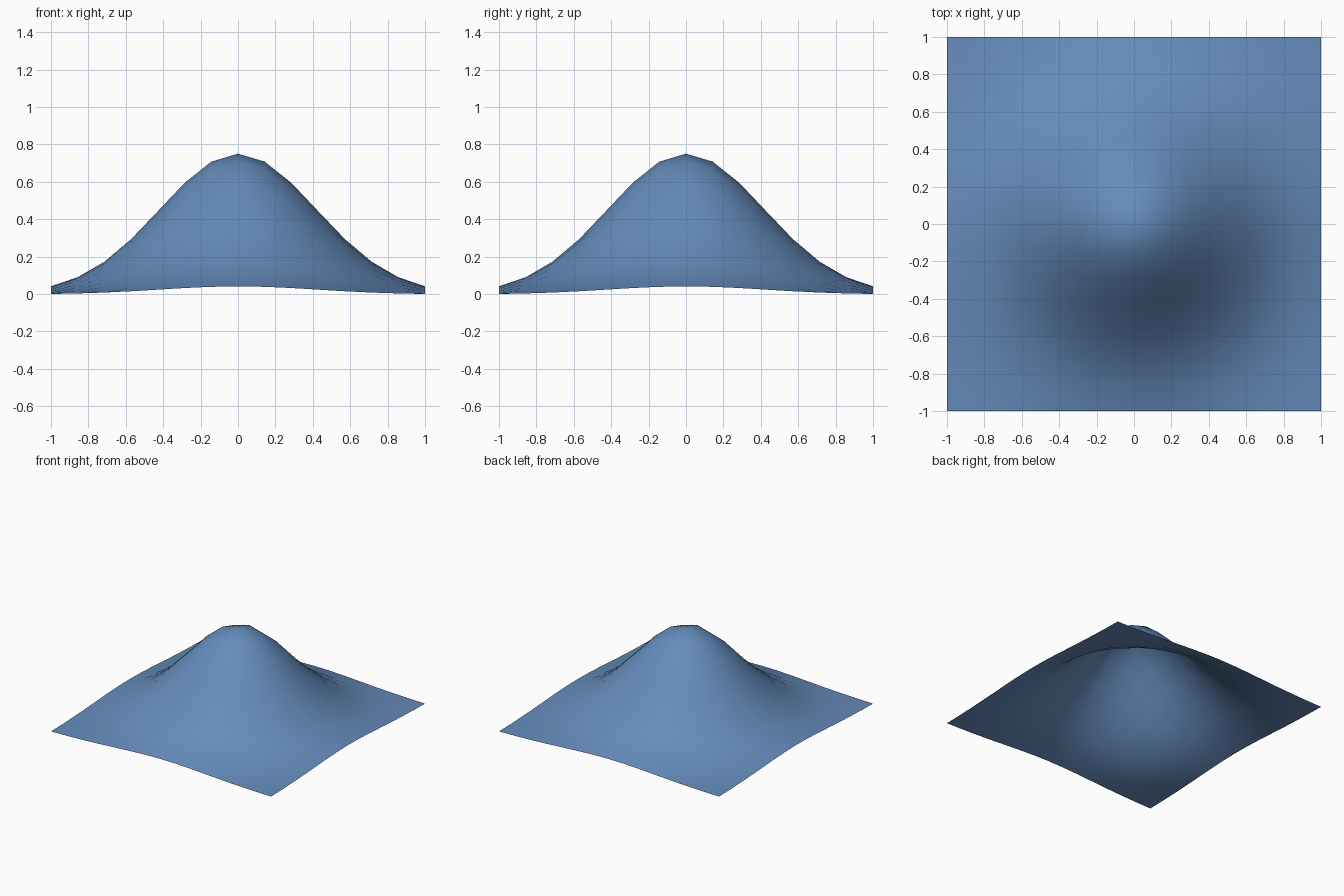
import bpy, math

if "Cube" in bpy.data.objects:
    bpy.data.objects.remove(bpy.data.objects["Cube"])

SEGMENTS = 14      # grid cells per side
HEIGHT = 0.75      # peak height
FALLOFF = 2.86     # bell curve steepness

# Flat square sheet
bpy.ops.mesh.primitive_grid_add(x_subdivisions=SEGMENTS, y_subdivisions=SEGMENTS, size=2)
hill = bpy.context.object
hill.name = "bell_hill_surface"

# Raise the sheet into a bell-shaped hill with its corners on the ground
corner = math.exp(-2 * FALLOFF)
for v in hill.data.vertices:
    r2 = v.co.x ** 2 + v.co.y ** 2
    v.co.z = HEIGHT * (math.exp(-FALLOFF * r2) - corner) / (1 - corner)

bpy.ops.object.shade_smooth()

# Blue surface
blue = bpy.data.materials.new("blue")
blue.diffuse_color = (0.13, 0.26, 0.5, 1)
blue.use_nodes = True
blue.node_tree.nodes["Principled BSDF"].inputs["Base Color"].default_value = blue.diffuse_color
hill.data.materials.append(blue)
